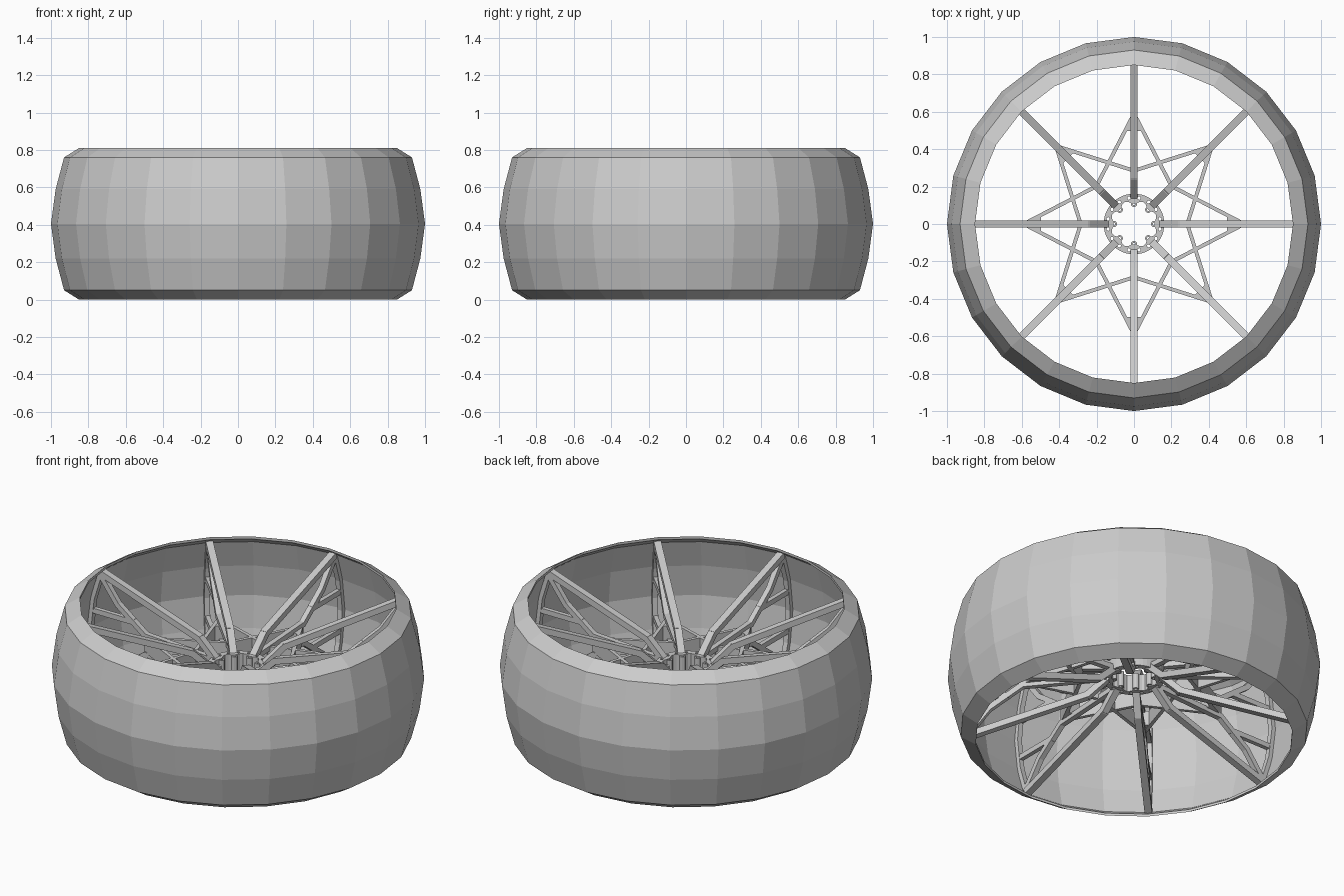
import bpy, bmesh, math
from mathutils import Vector, Matrix

if "Cube" in bpy.data.objects:
    bpy.data.objects.remove(bpy.data.objects["Cube"])

SPOKES = 8
MID = 0.405


def make_object(name, bm):
    bmesh.ops.recalc_face_normals(bm, faces=bm.faces)
    mesh = bpy.data.meshes.new(name)
    bm.to_mesh(mesh)
    bm.free()
    obj = bpy.data.objects.new(name, mesh)
    bpy.context.collection.objects.link(obj)
    return obj


def prism(bm, points, direction):
    """Closed solid: a flat polygon extruded along a direction."""
    d = Vector(direction)
    low = [bm.verts.new(p) for p in points]
    high = [bm.verts.new(Vector(p) + d) for p in points]
    bm.faces.new(low[::-1])
    bm.faces.new(high)
    for i in range(len(low)):
        j = (i + 1) % len(low)
        bm.faces.new((low[i], low[j], high[j], high[i]))


def radial_bar(bm, path, thick, width):
    """Bars in the radial (x, z) plane following a list of (r, z) points."""
    for a, b in zip(path, path[1:]):
        a, b = Vector((a[0], -width / 2, a[1])), Vector((b[0], -width / 2, b[1]))
        d = (b - a).normalized()
        n = Vector((-d.z, 0, d.x)) * thick / 2
        e = d * thick * 0.2
        prism(bm, [a - e - n, b + e - n, b + e + n, a - e + n], (0, width, 0))


def flat_bar(bm, a, b, width, z0, z1):
    """Straight horizontal bar between two plan points."""
    a, b = Vector((*a, z0)), Vector((*b, z0))
    d = (b - a).normalized()
    n = Vector((-d.y, d.x, 0)) * width / 2
    prism(bm, [a - n, b - n, b + n, a + n], (0, 0, z1 - z0))


def polar(r, deg):
    t = math.radians(deg)
    return (r * math.cos(t), r * math.sin(t))


def ring(name, profile, sides):
    """Revolve a closed (r, z) profile about z."""
    bm = bmesh.new()
    loops = []
    for i in range(sides):
        c, s = polar(1, 360 * i / sides)
        loops.append([bm.verts.new((r * c, r * s, z)) for r, z in profile])
    n = len(profile)
    for i in range(sides):
        a, b = loops[i], loops[(i + 1) % sides]
        for j in range(n):
            k = (j + 1) % n
            bm.faces.new((a[j], b[j], b[k], a[k]))
    return make_object(name, bm)


# thin barrel-shaped outer shell with turned-in lips
outer = [(0.85, 0), (0.93, 0.05), (0.975, 0.22), (1.0, MID),
         (0.975, 0.59), (0.93, 0.76), (0.85, 0.81)]
inner = [(0.85, 0.795), (0.912, 0.75), (0.955, 0.59), (0.978, MID),
         (0.955, 0.22), (0.912, 0.06), (0.85, 0.015)]
ring("outer_shell", outer + inner, 24)

# one spoke frame, then copied around
bm = bmesh.new()
for s in (1, -1):
    def z(h):
        return MID + s * h
    # long sloped arm from the lip, bending down into the hub
    radial_bar(bm, [(0.885, z(0.35)), (0.25, z(0.135)), (0.15, z(0.04))], 0.035, 0.04)
    # steep branch from the lip to the star tip, then inward
    radial_bar(bm, [(0.89, z(0.335)), (0.78, z(0.19)), (0.6, z(0.055)), (0.15, z(0.03))],
               0.03, 0.03)
    # short peg into the shell
    radial_bar(bm, [(0.68, z(0.115)), (0.974, z(0.115))], 0.03, 0.025)
    # curved post against the shell
    radial_bar(bm, [(0.895, z(0.335)), (0.942, z(0.185)), (0.964, z(0))], 0.025, 0.03)
frame = make_object("spoke_frame_1", bm)
for i in range(1, SPOKES):
    copy = bpy.data.objects.new(f"spoke_frame_{i + 1}", frame.data)
    copy.rotation_euler.z = 2 * math.pi * i / SPOKES
    bpy.context.collection.objects.link(copy)

# star-shaped bracing between the spokes
bm = bmesh.new()
for i in range(SPOKES):
    a = 360 * i / SPOKES
    for side in (45, -45):
        flat_bar(bm, polar(0.59, a), polar(0.285, a + side), 0.02, 0.36, 0.45)
    # gusset at each star tip
    tip, l, r = polar(0.61, a), polar(0.5, a + 5.5), polar(0.5, a - 5.5)
    prism(bm, [(*tip, 0.362), (*l, 0.362), (*r, 0.362)], (0, 0, 0.086))
make_object("star_brace", bm)

# hub ring with scalloped bore
bm = bmesh.new()
n = 48
bore = []
rim = []
for i in range(n):
    a = 360 * i / n
    ri = 0.118 + 0.01 * math.cos(math.radians(8 * a + 180))
    bore.append(polar(ri, a))
    rim.append(polar(0.162, a))
lv = [[bm.verts.new((*p, h)) for p in pts]
      for pts, h in ((bore, 0.355), (rim, 0.355), (rim, 0.455), (bore, 0.455))]
for i in range(n):
    for j in range(4):
        k, m = (j + 1) % 4, (i + 1) % n
        bm.faces.new((lv[j][i], lv[j][m], lv[k][m], lv[k][i]))
hub = make_object("hub_ring", bm)

# bolt holes through the hub
bm = bmesh.new()
for i in range(16):
    x, y = polar(0.141, 22.5 * i + 11.25)
    bmesh.ops.create_cone(bm, cap_ends=True, segments=10, radius1=0.009, radius2=0.009,
                          depth=0.4, matrix=Matrix.Translation((x, y, MID)))
cutter = make_object("bolt_hole_cutter", bm)
cutter.hide_render = True
cutter.hide_viewport = True
mod = hub.modifiers.new("bolt_holes", 'BOOLEAN')
mod.object = cutter
mod.operation = 'DIFFERENCE'
mod.solver = 'EXACT'

# small bolt sleeves inside the bore
for i in range(SPOKES):
    x, y = polar(0.108, 45 * i)
    s = ring(f"bolt_sleeve_{i + 1}",
             [(0.008, 0.36), (0.017, 0.36), (0.017, 0.45), (0.008, 0.45)], 12)
    s.location = (x, y, 0)
